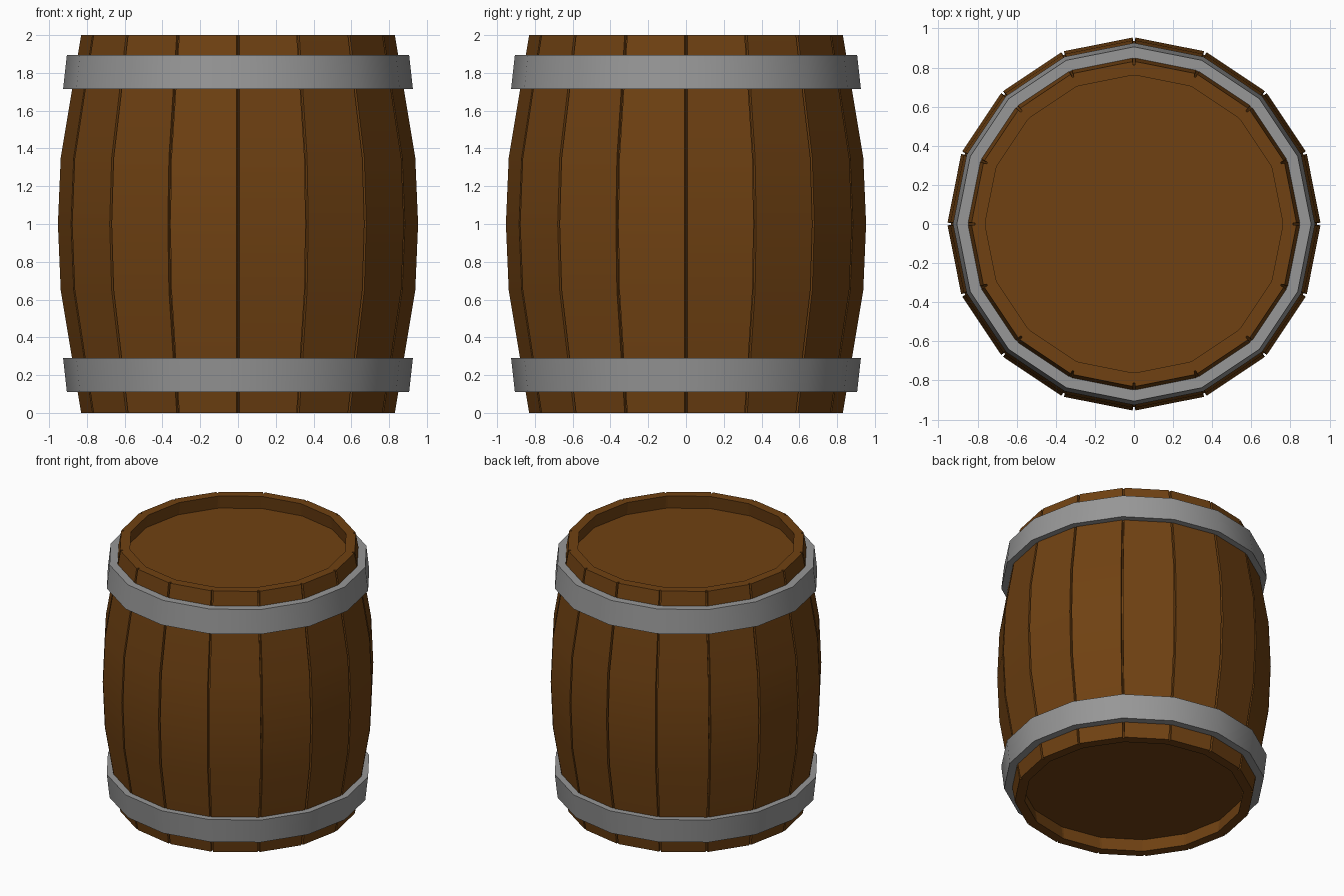
import bpy, bmesh, math

if "Cube" in bpy.data.objects:
    bpy.data.objects.remove(bpy.data.objects["Cube"])

SIDES = 16
GAP = 0.0075      # half width of the groove between staves
DEPTH = 0.018     # groove depth


def material(name, rgb):
    m = bpy.data.materials.new(name)
    m.diffuse_color = (*rgb, 1)
    m.use_nodes = True
    m.node_tree.nodes["Principled BSDF"].inputs["Base Color"].default_value = m.diffuse_color
    return m


wood = material("brown wood", (0.16, 0.053, 0.006))
iron = material("grey iron", (0.31, 0.31, 0.31))


def plain_ring(r, z):
    return [(r * math.cos(math.tau * i / SIDES), r * math.sin(math.tau * i / SIDES), z)
            for i in range(SIDES)]


def stave_ring(r, z, depth):
    """Polygon ring with a small notch at every corner, four points per stave."""
    pts = []
    step = math.tau / SIDES
    half = r * math.sin(step / 2)
    apothem = r * math.cos(step / 2)
    for i in range(SIDES):
        a = (i + 0.5) * step
        for side, d in ((-1, depth), (-1, 0), (1, 0), (1, depth)):
            u, v = apothem - d, side * (half - GAP)
            pts.append((u * math.cos(a) - v * math.sin(a),
                        u * math.sin(a) + v * math.cos(a), z))
    return pts


def loft(name, rings, mat, closed=False):
    """Skin a list of rings; either loop back to the start or cap both ends."""
    bm = bmesh.new()
    vs = [[bm.verts.new(p) for p in ring] for ring in rings]
    n = len(vs[0])
    pairs = list(zip(vs, vs[1:])) + ([(vs[-1], vs[0])] if closed else [])
    for lo, hi in pairs:
        for i in range(n):
            j = (i + 1) % n
            bm.faces.new((lo[i], lo[j], hi[j], hi[i]))
    if not closed:
        bm.faces.new(vs[0][::-1])
        bm.faces.new(vs[-1])
    bmesh.ops.recalc_face_normals(bm, faces=bm.faces[:])
    me = bpy.data.meshes.new(name)
    bm.to_mesh(me)
    bm.free()
    me.materials.append(mat)
    ob = bpy.data.objects.new(name, me)
    bpy.context.collection.objects.link(ob)
    bpy.ops.object.select_all(action='DESELECT')
    ob.select_set(True)
    bpy.context.view_layer.objects.active = ob
    bpy.ops.object.shade_smooth_by_angle(angle=math.radians(30))
    return ob


# Stave wall: bulging outside, turned over the rim at both ends
wall = [(0.777, 0.1, 0), (0.762, 0, 0),
        (0.832, 0, DEPTH), (0.94, 0.65, DEPTH), (0.955, 1, DEPTH),
        (0.94, 1.35, DEPTH), (0.832, 2, DEPTH),
        (0.762, 2, 0), (0.777, 1.9, 0)]
# recessed heads are the caps of the loft
staves = loft("staves_and_heads", [stave_ring(*p) for p in wall], wood)

# Iron hoops, tapering toward each end of the barrel
hoop = [(0.846, 0.11), (0.906, 0.11), (0.926, 0.29), (0.872, 0.29)]
loft("lower_hoop", [plain_ring(r, z) for r, z in hoop], iron, closed=True)
loft("upper_hoop", [plain_ring(r, 2.005 - z) for r, z in hoop], iron, closed=True)

# Keep the flat heads and rims crisp
for poly in staves.data.polygons:
    if abs(poly.normal.z) > 0.9:
        poly.use_smooth = False
